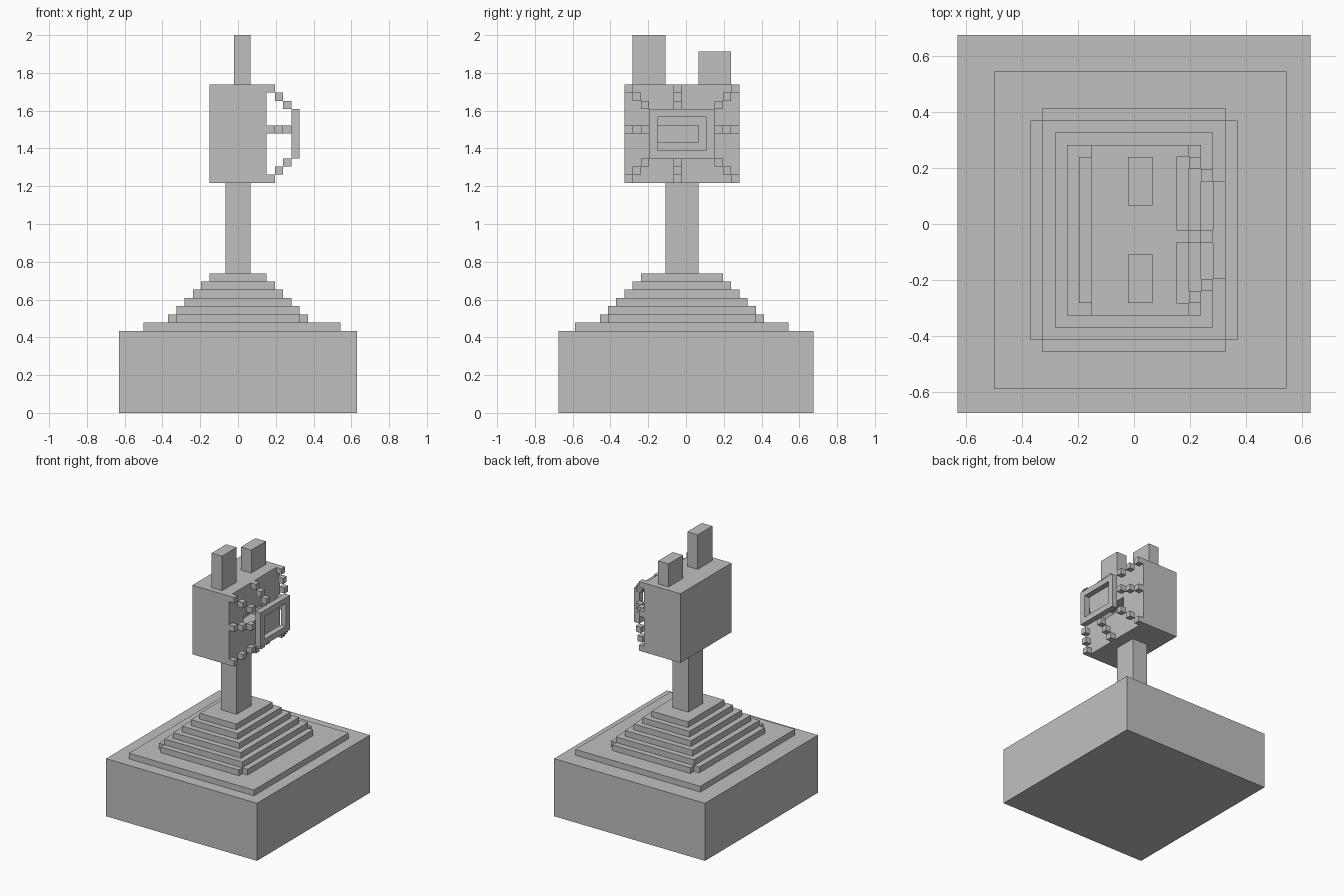
import bpy
import bmesh

U = 2 / 46  # one block

if "Cube" in bpy.data.objects:
    bpy.data.objects.remove(bpy.data.objects["Cube"], do_unlink=True)

grey = bpy.data.materials.new("plain_grey")
grey.use_nodes = True
COLOUR = (0.53, 0.53, 0.53, 1)
grey.diffuse_color = COLOUR
grey.node_tree.nodes["Principled BSDF"].inputs["Base Color"].default_value = COLOUR


def box(name, x, y, z):
    """Box from (low, high) block ranges on each axis."""
    bm = bmesh.new()
    bmesh.ops.create_cube(bm, size=1)
    for v in bm.verts:
        v.co = [U * (r[0] if c < 0 else r[1]) for c, r in zip(v.co, (x, y, z))]
    mesh = bpy.data.meshes.new(name)
    bm.to_mesh(mesh)
    bm.free()
    mesh.materials.append(grey)
    obj = bpy.data.objects.new(name, mesh)
    bpy.context.collection.objects.link(obj)
    return obj


def cut(target, x, y, z):
    """Cut a box-shaped opening in a part."""
    cutter = box(target.name + "_cutter", x, y, z)
    cutter.hide_render = True
    cutter.hide_set(True)
    mod = target.modifiers.new("opening", "BOOLEAN")
    mod.operation = "DIFFERENCE"
    mod.solver = "EXACT"
    mod.object = cutter


def around(half):
    return (-half, half)


# Base block and the low plinth on it
box("base", around(14.5), around(15.5), (0, 10))
box("plinth", (-11.5, 12.5), (-13.5, 12.5), (10, 11))

# Stepped mound; the lowest step has notched corners
box("mound_foot", around(8.5), (-9.5, 8.5), (11, 12))
box("mound_foot_front", around(7.5), (-10.5, -9.5), (11, 12))
box("mound_foot_back", around(7.5), (8.5, 9.5), (11, 12))
for i in range(5):
    box(f"mound_step_{i + 1}", around(7.5 - i), (-9.5 + i, 8.5 - i), (12 + i, 13 + i))

# Post, head with a slot in its side, and two chimneys
box("post", around(1.5), (-2.5, 1.5), (17, 28))
head = box("head", around(3.5), (-7.5, 6.5), (28, 40))
cut(head, (1.5, 5), (-3.5, 1.5), (33, 35))
box("front_chimney", (-0.5, 1.5), (-6.5, -2.5), (40, 46))
box("back_chimney", (-0.5, 1.5), (1.5, 5.5), (40, 44))

# Square ring held out from the head
ring = box("ring", (6.5, 7.5), (-4.5, 3.5), (31, 37))
cut(ring, (6, 8), (-3.5, 2.5), (32, 36))

# Eight stepped arms from the head's rim to the ring
for k in range(3):
    columns = {"front": -7.5 + k, "middle": -1.5, "back": 5.5 - k}
    rows = {"lower": 28 + k, "centre": 34, "upper": 39 - k}
    for col, y in columns.items():
        for row, z in rows.items():
            if (col, row) != ("middle", "centre"):
                box(f"arm_{row}_{col}_{k + 1}", (3.5 + k, 4.5 + k), (y, y + 1), (z, z + 1))
